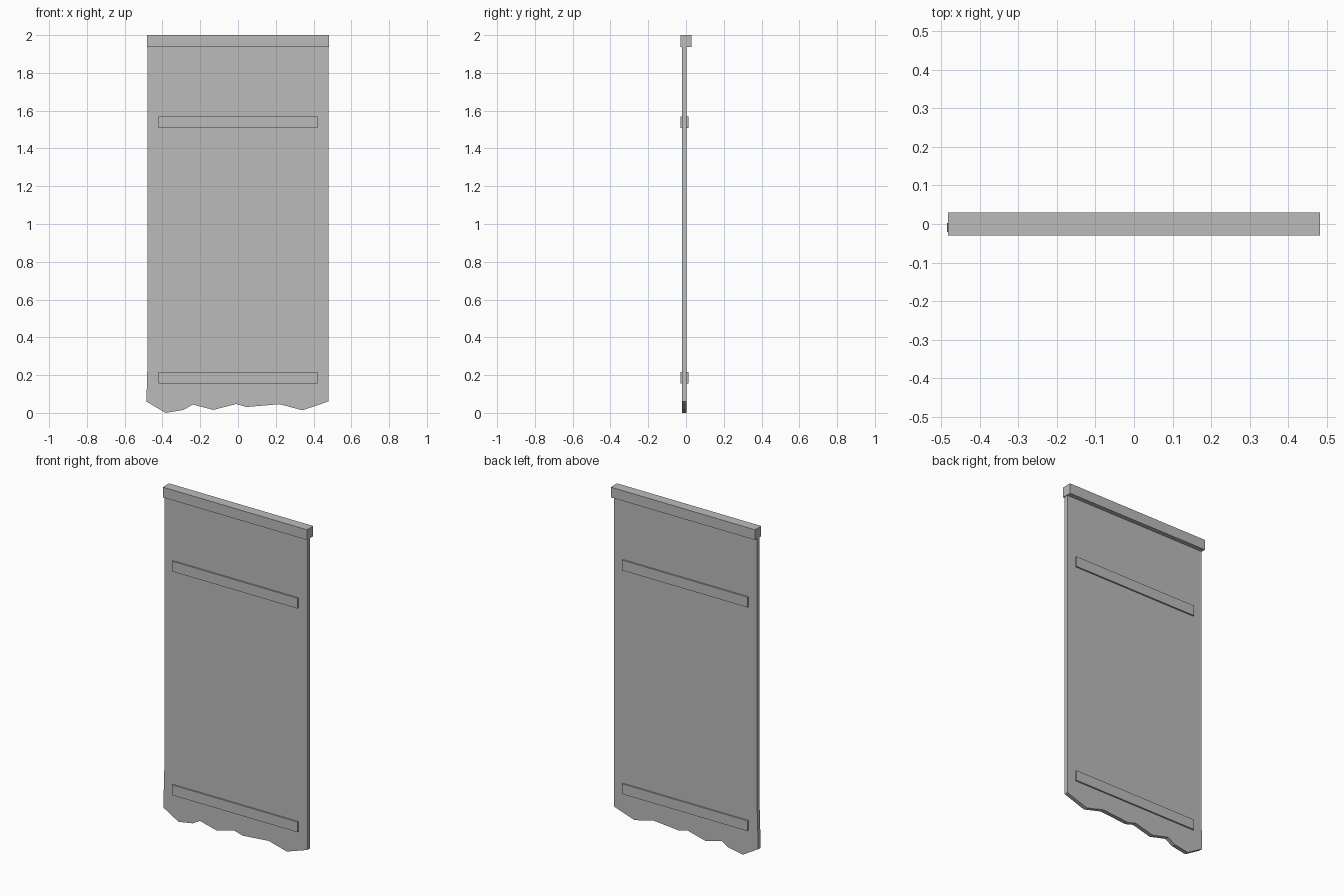
import bpy
import bmesh

cube = bpy.data.objects.get("Cube")
if cube:
    bpy.data.objects.remove(cube, do_unlink=True)

grey = bpy.data.materials.new("plain grey")
grey.use_nodes = True
colour = (0.5, 0.5, 0.5, 1)
grey.diffuse_color = colour
grey.node_tree.nodes["Principled BSDF"].inputs["Base Color"].default_value = colour


def slab(name, outline, y_front, y_back):
    """Extrude an x-z outline from y_front to y_back."""
    bm = bmesh.new()
    face = bm.faces.new([bm.verts.new((x, y_front, z)) for x, z in outline])
    extruded = bmesh.ops.extrude_face_region(bm, geom=[face])["geom"]
    moved = [v for v in extruded if isinstance(v, bmesh.types.BMVert)]
    bmesh.ops.translate(bm, verts=moved, vec=(0, y_back - y_front, 0))
    bmesh.ops.recalc_face_normals(bm, faces=bm.faces)
    mesh = bpy.data.meshes.new(name)
    bm.to_mesh(mesh)
    bm.free()
    mesh.materials.append(grey)
    obj = bpy.data.objects.new(name, mesh)
    bpy.context.collection.objects.link(obj)
    return obj


def bar(name, half_width, z_low, z_high, y_front, y_back):
    w = half_width
    return slab(name, [(-w, z_low), (w, z_low), (w, z_high), (-w, z_high)], y_front, y_back)


# Hanging cloth with a ragged lower hem
hem = [(-0.485, 0.06), (-0.383, 0.0), (-0.288, 0.016), (-0.24, 0.044),
       (-0.13, 0.016), (-0.01, 0.047), (0.045, 0.031), (0.22, 0.046),
       (0.341, 0.014), (0.478, 0.06)]
slab("cloth", hem + [(0.478, 1.95), (-0.478, 1.95), (-0.478, 0.3)], -0.021, 0.003)

# Top rail
bar("top_rail", 0.482, 1.938, 2.0, -0.03, 0.03)

# Battens passing through the cloth
for name, z in (("upper_batten", 1.538), ("lower_batten", 0.186)):
    bar(name, 0.42, z - 0.031, z + 0.031, -0.03, 0.012)
